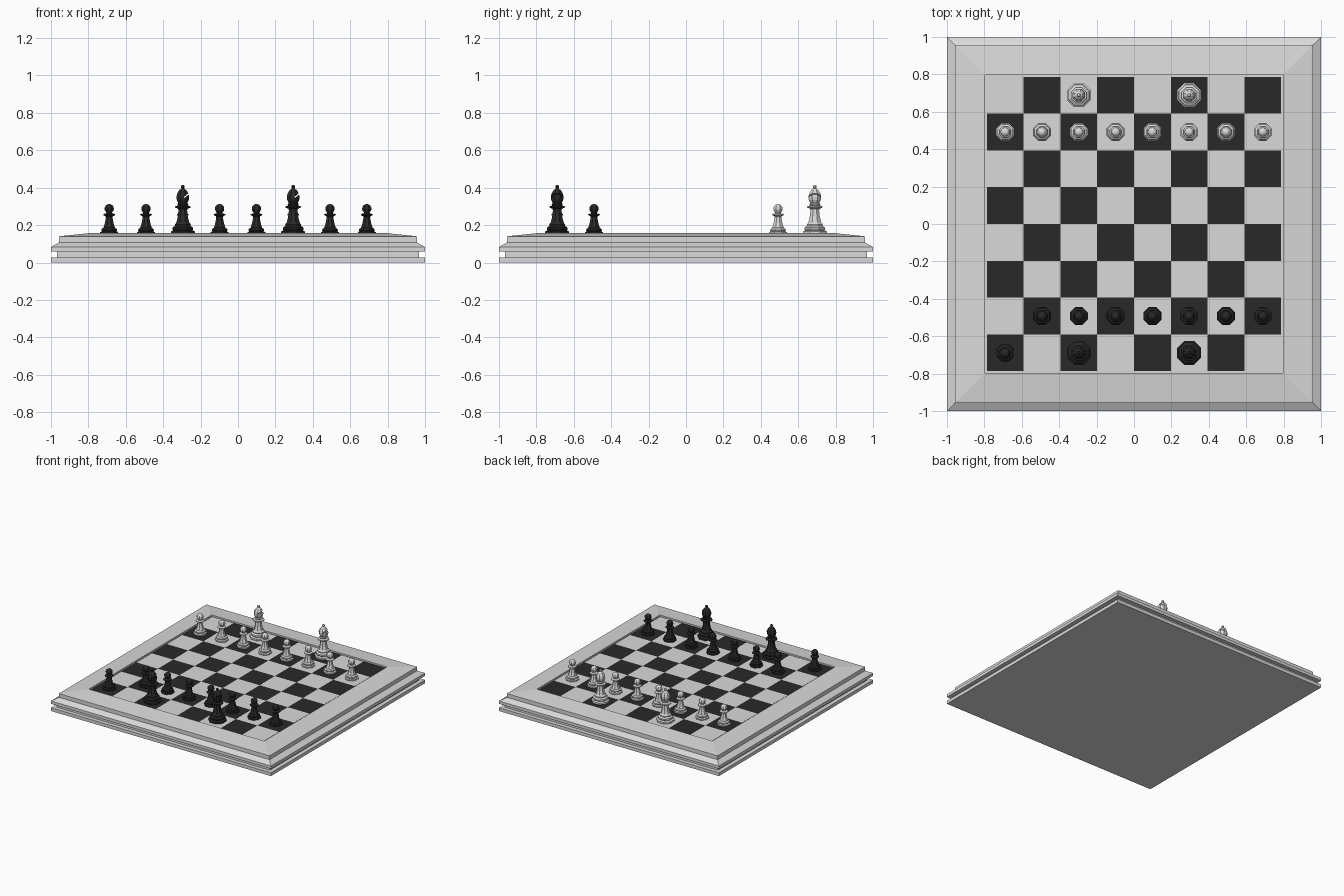
import bpy, bmesh, math

if "Cube" in bpy.data.objects:
    bpy.data.objects.remove(bpy.data.objects["Cube"])


def material(name, v):
    m = bpy.data.materials.new(name)
    m.diffuse_color = (v, v, v, 1)
    m.use_nodes = True
    m.node_tree.nodes["Principled BSDF"].inputs["Base Color"].default_value = m.diffuse_color
    return m


light = material("light grey", 0.70)
dark = material("dark grey", 0.022)


def add(name, mesh, loc=(0, 0, 0)):
    ob = bpy.data.objects.new(name, mesh)
    ob.location = loc
    bpy.context.collection.objects.link(ob)
    return ob


def lathe(name, profile, n, mats, cap_top=True):
    """Stack n-sided rings; each radius is measured to the flat side."""
    bm = bmesh.new()
    rings = []
    for r, z in profile:
        R = r / math.cos(math.pi / n)
        rings.append([bm.verts.new((R * math.cos((2 * k + 1) * math.pi / n),
                                    R * math.sin((2 * k + 1) * math.pi / n), z))
                      for k in range(n)])
    for a, b in zip(rings, rings[1:]):
        for k in range(n):
            j = (k + 1) % n
            bm.faces.new((a[k], a[j], b[j], b[k]))
    bm.faces.new(rings[0][::-1])
    if cap_top:
        bm.faces.new(rings[-1])
    me = bpy.data.meshes.new(name)
    bm.to_mesh(me)
    bm.free()
    for m in mats:
        me.materials.append(m)
    return me


def ball(r, cz, start, steps=7, squash=1.0):
    """Profile points for a ball, from a start angle up to near the pole."""
    pts = []
    for i in range(steps):
        a = math.radians(start + (86 - start) * i / (steps - 1))
        pts.append((r * math.cos(a), cz + r * squash * math.sin(a)))
    return pts


# Moulded square frame with a groove around the playing field
TOP = 0.15
frame = [(1, 0), (1, 0.027), (0.967, 0.027), (0.967, 0.059), (1, 0.059),
         (1, 0.083), (0.957, 0.107), (0.957, 0.139), (0.950, 0.141),
         (0.797, 0.157), (0.797, 0.145), (0.787, 0.145), (0.787, TOP)]
add("board_frame", lathe("board_frame", frame, 4, [light], cap_top=False))

# Chequered playing field
bm = bmesh.new()
bmesh.ops.create_grid(bm, x_segments=8, y_segments=8, size=0.787)
SQ = 0.787 / 4
for f in bm.faces:
    c = f.calc_center_median()
    i, j = math.floor(c.x / SQ) + 4, math.floor(c.y / SQ) + 4
    f.material_index = (i + j + 1) % 2
me = bpy.data.meshes.new("playing_squares")
bm.to_mesh(me)
bm.free()
me.materials.append(light)
me.materials.append(dark)
add("playing_squares", me, (0, 0, TOP))

# Piece profiles
pawn = [(0.046, 0), (0.048, 0.004), (0.048, 0.012), (0.039, 0.017),
        (0.042, 0.022), (0.041, 0.029), (0.031, 0.036), (0.024, 0.058),
        (0.018, 0.088), (0.019, 0.097), (0.032, 0.104), (0.030, 0.109),
        (0.015, 0.114)] + ball(0.025, 0.138, -50)
bishop = [(0.062, 0), (0.064, 0.005), (0.064, 0.016), (0.052, 0.022),
          (0.056, 0.029), (0.054, 0.038), (0.042, 0.046), (0.043, 0.054),
          (0.034, 0.064), (0.027, 0.095), (0.023, 0.130), (0.026, 0.138),
          (0.043, 0.144), (0.041, 0.150), (0.026, 0.155), (0.030, 0.163),
          (0.024, 0.168), (0.032, 0.185), (0.034, 0.202), (0.029, 0.222),
          (0.018, 0.238), (0.007, 0.246)] + ball(0.010, 0.255, -35, 5)

# Slot cutter for the bishop heads
bm = bmesh.new()
bmesh.ops.create_cube(bm, size=1)
slot = bpy.data.meshes.new("head_slot_cutter")
bm.to_mesh(slot)
bm.free()

# Both armies
for side, mat, s in (("light", light, 1), ("dark", dark, -1)):
    pm = lathe(side + "_pawn", pawn, 8, [mat])
    bmesh_ = lathe(side + "_bishop", bishop, 8, [mat])
    for k in range(8):
        x, y = (k - 3.5) * SQ, s * 2.5 * SQ
        if s < 0 and k == 0:
            y = -3.5 * SQ          # one dark pawn stands on the back row
        add(side + "_pawn", pm, (x, y, TOP))
    for x in (-1.5 * SQ, 1.5 * SQ):
        y = s * 3.5 * SQ
        ob = add(side + "_bishop", bmesh_, (x, y, TOP))
        cut = add("head_slot_cutter", slot, (x + 0.027, y, TOP + 0.214))
        cut.scale = (0.05, 0.12, 0.006)
        cut.rotation_euler = (0, math.radians(-40), 0)
        cut.hide_render = True
        cut.hide_viewport = True
        mod = ob.modifiers.new("slot", 'BOOLEAN')
        mod.operation = 'DIFFERENCE'
        mod.solver = 'EXACT'
        mod.object = cut
